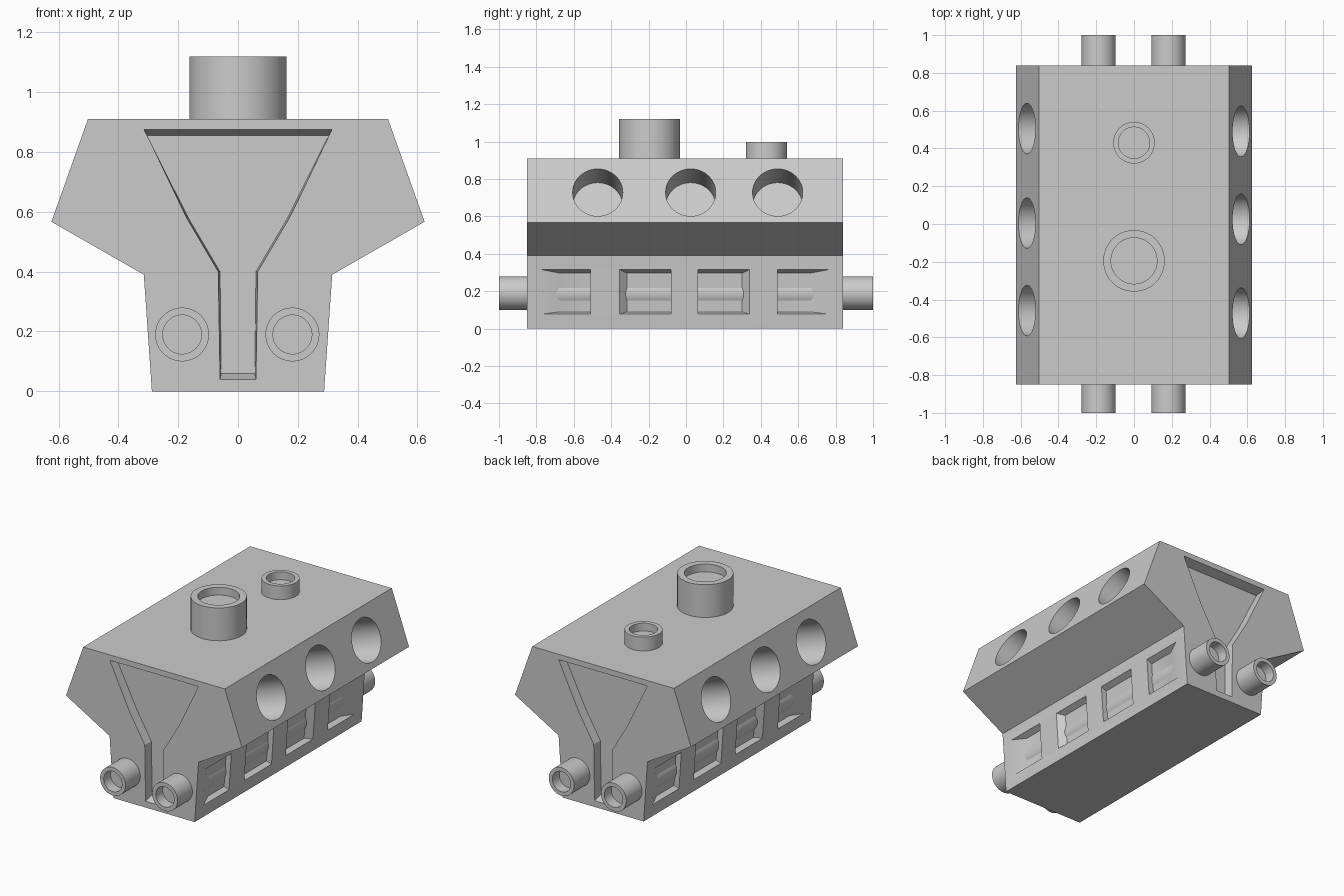
import bpy, bmesh, math
from mathutils import Vector

if "Cube" in bpy.data.objects:
    bpy.data.objects.remove(bpy.data.objects["Cube"])

grey = bpy.data.materials.new("light grey")
grey.diffuse_color = (0.6, 0.6, 0.6, 1)
grey.use_nodes = True
grey.node_tree.nodes["Principled BSDF"].inputs["Base Color"].default_value = grey.diffuse_color


def make_object(name, bm):
    bmesh.ops.recalc_face_normals(bm, faces=bm.faces)
    mesh = bpy.data.meshes.new(name)
    bm.to_mesh(mesh)
    bm.free()
    mesh.materials.append(grey)
    ob = bpy.data.objects.new(name, mesh)
    bpy.context.collection.objects.link(ob)
    return ob


def loft(name, a, b):
    """Closed solid between two matching loops of points."""
    bm = bmesh.new()
    va = [bm.verts.new(p) for p in a]
    vb = [bm.verts.new(p) for p in b]
    bm.faces.new(va)
    bm.faces.new(vb)
    n = len(a)
    for i in range(n):
        j = (i + 1) % n
        bm.faces.new((va[i], va[j], vb[j], vb[i]))
    return make_object(name, bm)


def pocket(name, mouth, floor):
    """Tapered cutter, carried slightly past its mouth."""
    mouth, floor = [Vector(p) for p in mouth], [Vector(p) for p in floor]
    return loft(name, [m + (m - f) * 0.2 for m, f in zip(mouth, floor)], floor)


def smooth(ob):
    bpy.ops.object.select_all(action='DESELECT')
    ob.select_set(True)
    bpy.context.view_layer.objects.active = ob
    bpy.ops.object.shade_smooth_by_angle(angle=math.radians(25))


def turned(name, profile, origin, axis, n=48):
    """Lathe (radius, height) points about an axis."""
    bm = bmesh.new()
    rot = Vector((0, 0, 1)).rotation_difference(Vector(axis))
    rings = []
    for r, h in profile:
        ring = []
        for i in range(n):
            t = 2 * math.pi * i / n
            ring.append(bm.verts.new(
                rot @ Vector((r * math.cos(t), r * math.sin(t), h)) + Vector(origin)))
        rings.append(ring)
    for a, b in zip(rings, rings[1:]):
        for i in range(n):
            j = (i + 1) % n
            bm.faces.new((a[i], a[j], b[j], b[i]))
    bm.faces.new(rings[0])
    bm.faces.new(rings[-1])
    return make_object(name, bm)


def symmetric(half):
    return half + [(-x, z) for x, z in reversed(half)]


# Main block
Y0, Y1 = -0.85, 0.84
outline = symmetric([(0.288, 0), (0.315, 0.39), (0.624, 0.567), (0.502, 0.91)])
body = loft("engine_block", [(x, Y0, z) for x, z in outline],
            [(x, Y1, z) for x, z in outline])
cutters = []

# Funnel-shaped recess on both ends
outer = symmetric([(0.06, 0.04), (0.066, 0.4), (0.172, 0.58), (0.314, 0.875)])
inner = symmetric([(0.056, 0.06), (0.06, 0.4), (0.166, 0.58), (0.303, 0.855)])
for y, d in ((Y0, 0.06), (Y1, -0.06)):
    cutters.append(pocket("end_recess_cutter", [(x, y, z) for x, z in outer],
                          [(x, y + d, z) for x, z in inner]))

# Side windows: outer end, inner end, slope of the outer end
windows = [(-0.77, -0.51, 0.095), (-0.355, -0.08, 0.04),
           (0.34, 0.065, -0.04), (0.76, 0.49, -0.095)]


def wall_x(z):
    return 0.288 + 0.027 * z / 0.39


for s in (-1, 1):
    for ya, yb, t in windows:
        mouth = [(ya, 0.078), (yb, 0.078), (yb, 0.315), (ya, 0.315)]
        floor = [(ya + t, 0.09), (yb, 0.09), (yb, 0.297), (ya + t, 0.297)]
        cutters.append(pocket(
            "window_cutter",
            [(s * wall_x(z), y, z) for y, z in mouth],
            [(s * (wall_x(z) - 0.036), y, z) for y, z in floor]))

# Round ports in the sloped shoulders
for s, ys in ((1, (-0.472, 0.025, 0.49)), (-1, (-0.458, 0.005, 0.505))):
    for y in ys:
        cutters.append(turned("port_cutter", [(0.134, -0.22), (0.134, 0.1)],
                              (s * 0.567, y, 0.728),
                              Vector((s * 0.343, 0, 0.122)).normalized()))

for c in cutters:
    c.hide_render = True
    mod = body.modifiers.new("cut", 'BOOLEAN')
    mod.operation = 'DIFFERENCE'
    mod.solver = 'EXACT'
    mod.object = c
    bpy.context.view_layer.objects.active = body
    bpy.ops.object.modifier_apply(modifier=mod.name)
for c in cutters:
    bpy.data.objects.remove(c, do_unlink=True)
smooth(body)

# Long exhaust pipes, hollow at both ends
for side, x in (("left", -0.187), ("right", 0.182)):
    smooth(turned(side + "_pipe",
                  [(0.065, -0.93), (0.065, -1), (0.09, -1),
                   (0.09, 1), (0.065, 1), (0.065, 0.93)],
                  (x, 0, 0.19), (0, 1, 0)))

# Upright stacks on top
for name, y, r, bore, top in (("large_stack", -0.195, 0.163, 0.122, 1.12),
                              ("small_stack", 0.43, 0.11, 0.083, 0.998)):
    smooth(turned(name, [(r, 0.88), (r, top), (bore, top), (bore, top - 0.05)],
                  (0, y, 0), (0, 0, 1)))
